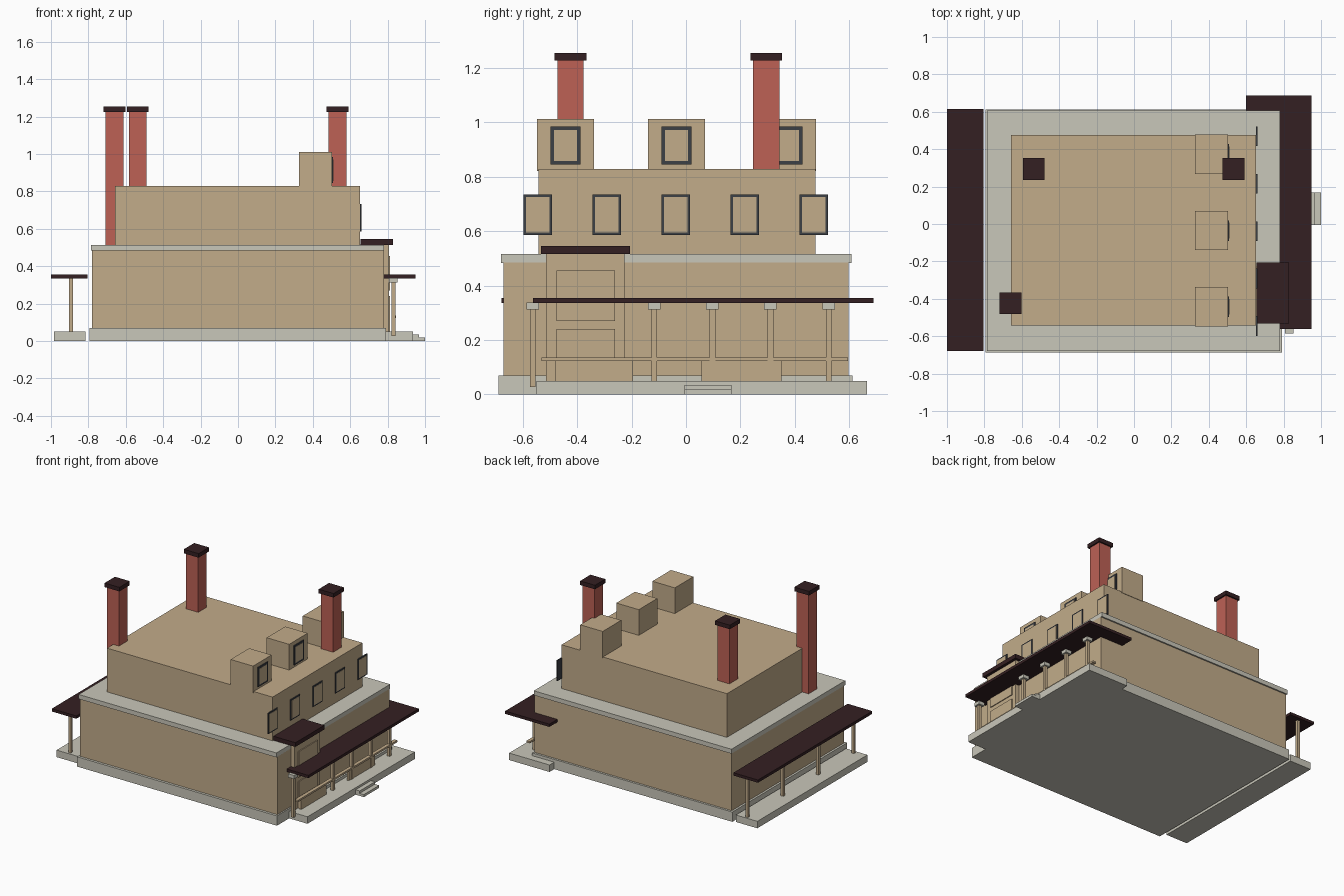
import bpy, bmesh

if "Cube" in bpy.data.objects:
    bpy.data.objects.remove(bpy.data.objects["Cube"])


def material(name, rgb):
    m = bpy.data.materials.new(name)
    m.diffuse_color = (*rgb, 1)
    m.use_nodes = True
    m.node_tree.nodes["Principled BSDF"].inputs["Base Color"].default_value = m.diffuse_color
    return m


TAN = material("tan_wall", (0.54, 0.412, 0.255))
STONE = material("pale_stone", (0.584, 0.571, 0.49))
BRICK = material("red_brick", (0.509, 0.12, 0.091))
DARK = material("dark_roof", (0.034, 0.014, 0.016))
SLATE = material("slate_frame", (0.045, 0.05, 0.06))


def box(name, x, y, z, mat):
    """Box from (min, max) pairs on each axis."""
    bm = bmesh.new()
    bmesh.ops.create_cube(bm, size=1)
    for v in bm.verts:
        v.co = [lo + (c + 0.5) * (hi - lo) for c, (lo, hi) in zip(v.co, (x, y, z))]
    me = bpy.data.meshes.new(name)
    bm.to_mesh(me)
    bm.free()
    me.materials.append(mat)
    ob = bpy.data.objects.new(name, me)
    bpy.context.collection.objects.link(ob)
    return ob


def around(c, w):
    return (c - w / 2, c + w / 2)


def window(name, x, y, z, w, h, border):
    """Thin slate frame plate with a tan pane on it, facing +x."""
    box(name + "_frame", (x - 0.002, x + 0.006), around(y, w), around(z, h), SLATE)
    box(name + "_pane", (x + 0.004, x + 0.0075), around(y, w - 2 * border),
        around(z, h - 2 * border), TAN)


# Main building
box("foundation", (-0.795, 0.79), (-0.688, 0.612), (0, 0.07), STONE)
box("lower_storey", (-0.78, 0.78), (-0.67, 0.597), (0.07, 0.485), TAN)
box("cornice", (-0.785, 0.78), (-0.68, 0.607), (0.483, 0.515), STONE)
box("upper_storey", (-0.657, 0.653), (-0.542, 0.475), (0.51, 0.828), TAN)

# Upper windows
for i in range(5):
    window(f"upper_window_{i}", 0.653, -0.545 + i * 0.2535, 0.66, 0.105, 0.148, 0.009)

# Dormers with windows
for i in range(3):
    y = -0.443 + i * 0.408
    box(f"dormer_{i}", (0.325, 0.503), around(y, 0.21), (0.82, 1.012), TAN)
    window(f"dormer_window_{i}", 0.503, y, 0.914, 0.11, 0.14, 0.013)

# Chimneys: x, y, bottom
for i, (x, y, z) in enumerate([(-0.66, -0.424, 0.51), (-0.536, 0.295, 0.82), (0.532, 0.295, 0.82)]):
    box(f"chimney_{i}", around(x, 0.096), around(y, 0.096), (z, 1.23), BRICK)
    box(f"chimney_cap_{i}", around(x, 0.117), around(y, 0.117), (1.226, 1.255), DARK)

# Left veranda
box("left_porch_floor", (-0.985, -0.815), (-0.645, 0.6), (0, 0.05), STONE)
box("left_awning", (-1, -0.805), (-0.678, 0.614), (0.335, 0.355), DARK)
for i in range(4):
    box(f"left_post_{i}", around(-0.893, 0.02), around(-0.62 + i * 0.4, 0.02), (0.05, 0.336), TAN)

# Right veranda
box("right_porch_floor", (0.615, 0.935), (-0.55, 0.665), (0, 0.05), STONE)
box("right_awning", (0.6, 0.95), (-0.562, 0.688), (0.335, 0.355), DARK)
box("step_lower", (0.93, 1.0), (-0.005, 0.168), (0, 0.018), STONE)
box("step_upper", (0.93, 0.967), (-0.005, 0.168), (0, 0.035), STONE)
box("rail", (0.82, 0.845), (-0.53, 0.595), (0.123, 0.136), TAN)
for i, (y, z) in enumerate([(-0.563, 0.027), (-0.117, 0.05), (0.097, 0.05), (0.31, 0.05), (0.524, 0.05)]):
    box(f"right_post_{i}", around(0.831, 0.021), around(y, 0.021), (z, 0.32), TAN)
    box(f"post_cap_{i}", around(0.831, 0.046), around(y, 0.046), (0.312, 0.337), STONE)
for i, y in enumerate([(-0.482, -0.195), (0.057, 0.35)]):
    box(f"rail_panel_{i}", (0.822, 0.838), y, (0.05, 0.125), TAN)

# Entrance bay with panels and roof
box("bay", (0.6, 0.808), (-0.515, -0.225), (0.05, 0.516), TAN)
box("bay_roof", (0.655, 0.828), (-0.533, -0.205), (0.515, 0.545), DARK)
box("bay_lower_panel", (0.805, 0.814), (-0.475, -0.26), (0.05, 0.24), TAN)
box("bay_upper_panel", (0.805, 0.814), (-0.475, -0.26), (0.27, 0.455), TAN)
